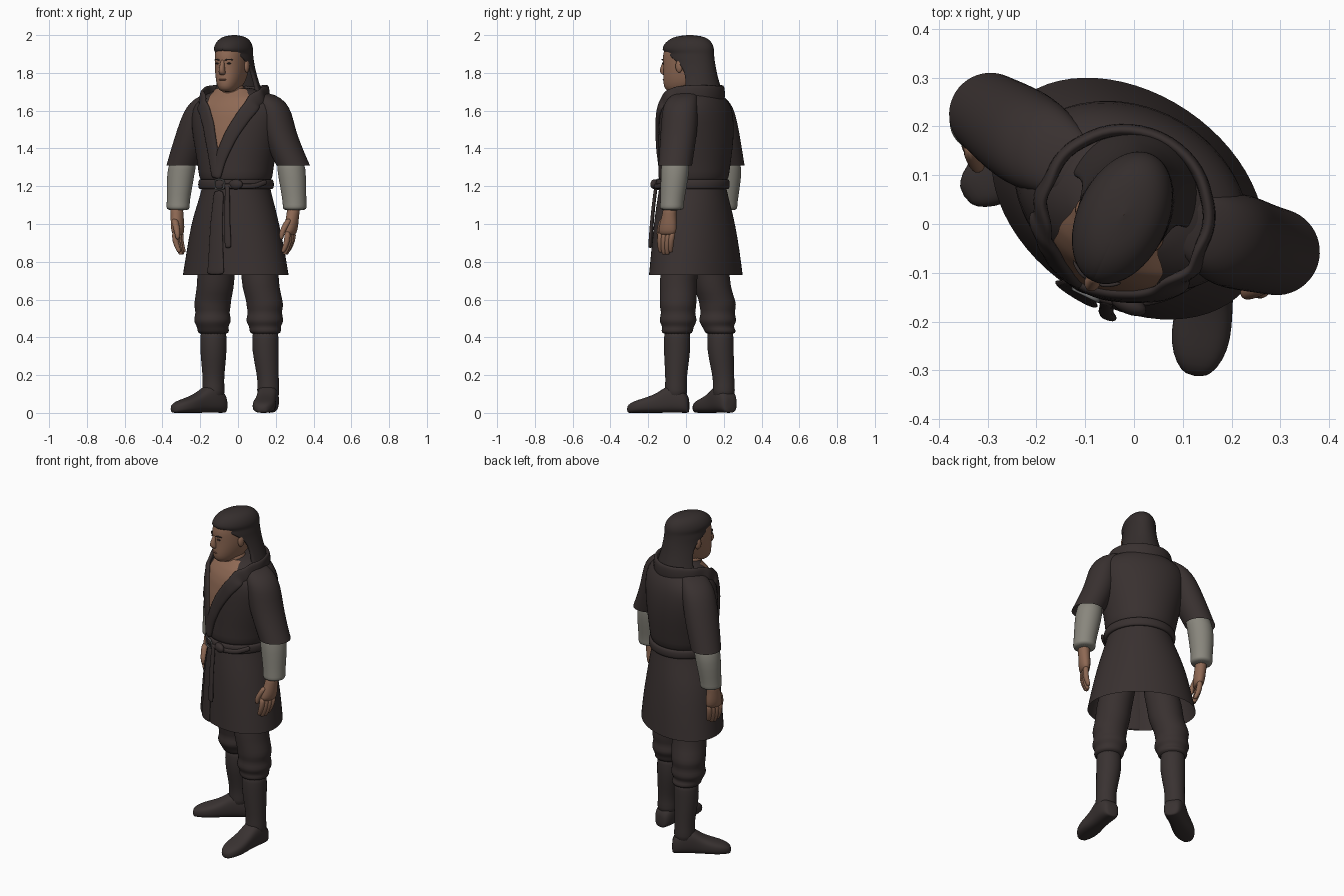
import bpy, bmesh, math
from mathutils import Vector, Matrix

if "Cube" in bpy.data.objects:
    bpy.data.objects.remove(bpy.data.objects["Cube"])

UP = Vector((0, 0, 1))

def axes(deg):
    """Sideways (wearer's left) and facing directions for a turn about z."""
    a = math.radians(deg)
    return Vector((math.cos(a), -math.sin(a), 0)), Vector((-math.sin(a), -math.cos(a), 0))

BODY, HIPS = axes(25), axes(34)
LAT, FWD = BODY

def mat(name, *c):
    m = bpy.data.materials.new(name)
    m.diffuse_color = (*c, 1)
    m.use_nodes = True
    m.node_tree.nodes["Principled BSDF"].inputs["Base Color"].default_value = m.diffuse_color
    return m

CLOTH = mat("dark brown cloth", .040, .030, .029)
HAIR = mat("dark hair", .035, .027, .026)
SKIN = mat("skin", .27, .14, .088)
LINEN = mat("grey linen", .25, .24, .205)
METAL = mat("buckle metal", .17, .17, .17)
BOOT = mat("boot leather", .041, .032, .031)
LIP = mat("lip", .18, .085, .06)

def finish(name, bm, m, sub=1):
    bmesh.ops.recalc_face_normals(bm, faces=bm.faces)
    me = bpy.data.meshes.new(name)
    bm.to_mesh(me)
    bm.free()
    me.materials.append(m)
    for p in me.polygons:
        p.use_smooth = True
    ob = bpy.data.objects.new(name, me)
    bpy.context.collection.objects.link(ob)
    if sub:
        s = ob.modifiers.new("smooth", 'SUBSURF')
        s.levels = s.render_levels = sub
    return ob

def loft(name, rings, m, caps=True, wrap=True, loop=False, sub=1):
    """Skin a list of equal-length point rings."""
    bm = bmesh.new()
    vs = [[bm.verts.new(p) for p in r] for r in rings]
    n = len(vs[0])
    for a, b in list(zip(vs, vs[1:])) + ([(vs[-1], vs[0])] if loop else []):
        for i in range(n if wrap else n - 1):
            j = (i + 1) % n
            bm.faces.new((a[i], a[j], b[j], b[i]))
    if caps and not loop and wrap:
        bm.faces.new(vs[0])
        bm.faces.new(vs[-1])
    return finish(name, bm, m, sub)

def ring(c, u, v, k=24, n=2.0):
    f = lambda q: math.copysign(abs(q) ** (2 / n), q)
    ts = [2 * math.pi * i / k for i in range(k)]
    return [Vector(c) + u * f(math.sin(t)) + v * f(math.cos(t)) for t in ts]

def column(name, rows, m, k=24, n=2.0, ax=BODY, **kw):
    """Loft of flat rings; row = x, y, z, half width, half depth."""
    return loft(name, [ring(r[:3], ax[0] * r[3], ax[1] * r[-1], k, n) for r in rows], m, **kw)

def sweep(name, pts, nrm, w, t, m, loop=False, k=10):
    """Flat strap: w(f) half width and t half thickness along a path."""
    rings, n = [], len(pts)
    for i, p in enumerate(pts):
        a = pts[(i - 1) % n] if loop or i else p
        b = pts[(i + 1) % n] if loop or i < n - 1 else p
        side = (b - a).normalized().cross(nrm[i]).normalized()
        rings.append(ring(p, side * w(i / (n - 1)), nrm[i] * t, k, 2.6))
    return loft(name, rings, m, loop=loop)

def blob(name, c, rx, ry, rz, m):
    bm = bmesh.new()
    mt = Matrix((LAT * rx, FWD * ry, UP * rz)).transposed().to_4x4()
    bmesh.ops.create_uvsphere(bm, u_segments=16, v_segments=10, radius=1,
                              matrix=Matrix.Translation(c) @ mt)
    return finish(name, bm, m, 0)

def surf(rows, deg, z, off=0.0, ax=BODY):
    """Point and outward normal on a column at an angle from its front."""
    rows = sorted(rows, key=lambda r: r[2])
    z = min(max(z, rows[0][2]), rows[-1][2])
    for a, b in zip(rows, rows[1:]):
        if a[2] <= z <= b[2]:
            f = (z - a[2]) / (b[2] - a[2])
            x, y, _, ra, rb = [p + (q - p) * f for p, q in zip(a, b)]
            break
    s, c = math.sin(math.radians(deg)), math.cos(math.radians(deg))
    nr = (ax[0] * s / ra + ax[1] * c / rb).normalized()
    return Vector((x, y, z)) + ax[0] * ra * s + ax[1] * rb * c + nr * off, nr

def wrap_strap(name, rows, keys, off, w, t, m, loop=False, ax=BODY, steps=4):
    path = []
    for (a, z), (b, y) in zip(keys, keys[1:]):
        path += [surf(rows, a + (b - a) * i / steps, z + (y - z) * i / steps, off, ax) for i in range(steps)]
    if not loop:
        path.append(surf(rows, *keys[-1], off, ax))
    return sweep(name, [p for p, _ in path], [q for _, q in path], w, t, m, loop)

# Tunic body and skirt
TORSO = [(-.01, .035, 1.20, .178, .172), (-.012, .04, 1.245, .198, .186), (-.012, .045, 1.31, .205, .187),
         (-.01, .05, 1.40, .225, .192), (-.01, .055, 1.50, .245, .19), (-.005, .055, 1.58, .255, .18),
         (-.005, .055, 1.63, .245, .165), (0, .055, 1.67, .20, .142), (-.005, .055, 1.70, .135, .115),
         (-.015, .05, 1.725, .09, .09)]
SKIRT = [(-.01, .035, 1.23, .175, .17), (-.01, .036, 1.18, .186, .178), (-.012, .04, 1.09, .218, .19),
         (-.015, .045, 1.0, .248, .2), (-.012, .05, .86, .28, .212), (-.012, .052, .73, .306, .219)]
column("tunic_body", TORSO, CLOTH, k=32)
column("tunic_skirt", SKIRT, CLOTH, k=32, caps=False, ax=HIPS)
wrap_strap("skirt_overlap", SKIRT, [(4, 1.18), (4, 1.0), (4, .85), (4, .72)], .004,
           lambda f: .03 + .025 * f, .01, CLOTH, ax=HIPS)

# Bare chest in the neckline, with the folded collar around it
edges = [(1.37, -6, -3), (1.48, -14, 10), (1.58, -20, 22), (1.66, -30, 34), (1.70, -45, 45), (1.722, -60, 60)]
rows = []
for (z, l, r), (z2, l2, r2) in zip(edges, edges[1:]):
    for s in range(4):
        f = s / 4
        a, b = l + (l2 - l) * f, r + (r2 - r) * f
        rows.append([surf(TORSO, a + (b - a) * i / 8, z + (z2 - z) * f, .005)[0] for i in range(9)])
loft("chest", rows, SKIN, wrap=False)
wrap_strap("collar", TORSO, [(-6, 1.24), (-12, 1.40), (-17, 1.52), (-26, 1.60), (-42, 1.655), (-75, 1.685),
                             (-120, 1.692), (-180, 1.685), (-240, 1.692), (-285, 1.685), (-317, 1.655),
                             (-332, 1.58), (-347, 1.46), (-360, 1.34), (-368, 1.24)],
           .007, lambda f: .03 + .018 * math.sin(math.pi * f), .014, CLOTH)

# Belt with buckle, knot and hanging tail
wrap_strap("belt", TORSO, [(a, 1.21) for a in range(0, 361, 45)], .008, lambda f: .027, .013, CLOTH, loop=True)
wrap_strap("belt_loop", TORSO, [(2, 1.2), (25, 1.185), (50, 1.195), (75, 1.225)], .022, lambda f: .014, .011, CLOTH)
blob("belt_knot", surf(TORSO, 24, 1.21, .024)[0], .04, .02, .027, CLOTH)
wrap_strap("belt_tail", SKIRT, [(20, 1.21), (20, 1.1), (20, 1.0), (20, .87)], .024,
           lambda f: .013 + .006 * f, .009, CLOTH, ax=HIPS)
bc, bn = surf(TORSO, -1, 1.21, .026)
side = bn.cross(UP)
frame = [bc + side * x * .028 + UP * z * .026 for x, z in ((-1, -1), (0, -1), (1, -1), (1, 0), (1, 1), (0, 1), (-1, 1), (-1, 0))]
sweep("buckle", frame, [bn] * 8, lambda f: .005, .005, METAL, loop=True, k=8)

# Sleeves, forearms and hands: left then right
ARMS = {
    "left": ([(.1, .01, 1.698, .03, .04), (.14, -.01, 1.685, .06, .07), (.175, -.027, 1.645, .078, .09),
              (.2, -.033, 1.59, .083, .098), (.213, -.036, 1.5, .09, .1), (.25, -.047, 1.4, .092, .094), (.292, -.057, 1.31, .09)],
             [(.27, -.055, 1.38, .07), (.283, -.057, 1.29, .077), (.292, -.065, 1.2, .07), (.3, -.074, 1.11, .062),
              (.3, -.075, 1.09, .065), (.3, -.075, 1.07, .06)],
             (.297, -.083, 1.1), (.277, -.1, .95), (.252, -.108, .845), 1),
    "right": ([(-.1, .11, 1.698, .03, .04), (-.145, .13, 1.68, .06, .07), (-.18, .15, 1.64, .075, .09),
               (-.205, .165, 1.59, .083, .098), (-.23, .182, 1.5, .092, .1), (-.262, .203, 1.4, .092, .094), (-.294, .225, 1.31, .086)],
              [(-.28, .21, 1.38, .07), (-.3, .222, 1.29, .075), (-.31, .218, 1.2, .069), (-.317, .212, 1.11, .06),
               (-.317, .21, 1.09, .063), (-.317, .21, 1.07, .058)],
              (-.325, .2, 1.1), (-.318, .18, .95), (-.3, .165, .845), -1)}
for nm, (sleeve, fore, w, kn, tip, s) in ARMS.items():
    column(nm + "_sleeve", sleeve, CLOTH, caps=False)
    column(nm + "_forearm", fore, LINEN)
    w, kn, tip = Vector(w), Vector(kn), Vector(tip)
    palm = [(0, .036, .04), (.3, .033, .037), (.6, .034, .047), (.9, .032, .052), (1.08, .022, .048)]
    column(nm + "_palm", [(*w.lerp(kn, f), a, b) for f, a, b in palm], SKIN, k=16)
    for i in range(4):
        o = FWD * (.036 - .024 * i)
        drop = UP * (.012 if i in (0, 3) else 0)
        a, c = kn + o + UP * .02, tip + o * .8 + drop
        mid = a.lerp(c, .55) + LAT * s * .014
        column(f"{nm}_finger_{i + 1}", [(*a, .018), (*mid, .017), (*c, .014), (*(c - UP * .008), .008)], SKIN, k=10)
    a = w.lerp(kn, .45) + FWD * .035
    b = kn + FWD * .058 - LAT * s * .025
    column(nm + "_thumb", [(*a, .02), (*a.lerp(b, .6), .019), (*b, .016), (*(b - UP * .035), .01)], SKIN, k=10)

# Legs: baggy trousers gathered over boots
LEGS = {
    "left": ((.09, .01), (.118, -.04), (.142, -.042), (.145, -.047), (.16, -.053), Vector((-.13, -.99, 0))),
    "right": ((-.09, .09), (-.118, .135), (-.135, .168), (-.13, .182), (-.13, .2), Vector((-.835, -.55, 0)))}
for nm, (hip, thigh, knee, calf, ank, d) in LEGS.items():
    column(nm + "_trouser", [(*hip, .95, .1), (*thigh, .74, .1), (*thigh, .67, .099), (*knee, .59, .097),
                             (*knee, .56, .098), (*knee, .53, .088), (*knee, .495, .101), (*knee, .475, .095),
                             (*knee, .455, .082), (*calf, .435, .086), (*calf, .412, .076)], CLOTH)
    mid = Vector(calf).lerp(Vector(ank), .6)
    column(nm + "_boot_shaft", [(*calf, .45, .068), (*calf, .4, .07), (*calf, .33, .071), (*mid, .24, .062),
                                (*ank, .17, .056), (*ank, .12, .06), (*ank, .07, .058)], BOOT)
    d = d.normalized()
    sd = d.cross(UP)
    foot = [(-.07, .03, .07), (-.06, .046, .1), (-.03, .056, .13), (.02, .057, .155), (.06, .055, .135), (.1, .056, .105),
            (.15, .062, .085), (.2, .06, .07), (.24, .043, .055), (.262, .02, .035)]
    loft(nm + "_boot_foot", [ring(Vector((*ank, h / 2)) + d * s, sd * w, UP * h / 2, 20, 2.8) for s, w, h in foot], BOOT)

# Neck, head and face
HEAD = Vector((-.025, .01, 0))
def hp(x, f, z):
    return HEAD + LAT * x + FWD * f + UP * z
column("neck", [(*hp(0, -.01, 1.62), .075, .07), (*hp(0, .005, 1.68), .066, .07), (*hp(0, .015, 1.76), .062, .072)], SKIN)
skull = [(.07, 1.698, .028, .035), (.05, 1.715, .05, .083), (.033, 1.75, .066, .107), (.02, 1.8, .077, .117),
         (.01, 1.845, .081, .127), (.004, 1.875, .082, .137), (0, 1.91, .082, .137), (0, 1.95, .075, .12), (0, 1.98, .05, .08)]
column("head", [(*hp(0, o, z), a, b) for o, z, a, b in skull], SKIN, n=2.25)
column("nose", [(*hp(0, .132, 1.872), .01, .008), (*hp(0, .138, 1.845), .012, .014), (*hp(0, .143, 1.815), .017, .024),
                (*hp(0, .138, 1.795), .019, .02), (*hp(0, .13, 1.788), .012, .012)], SKIN, k=12)
blob("mouth", hp(0, .133, 1.764), .024, .009, .005, LIP)
for s, nm in ((1, "left"), (-1, "right")):
    blob(nm + "_eye", hp(.033 * s, .126, 1.85), .013, .008, .0045, HAIR)
    brow = [hp(s * x, f, z) for x, f, z in ((.013, .141, 1.867), (.035, .135, 1.873), (.056, .118, 1.868))]
    sweep(nm + "_eyebrow", brow, [FWD] * 3, lambda f: .004, .005, HAIR, k=6)
    blob(nm + "_ear", hp(.085 * s, .012, 1.835), .012, .02, .034, SKIN)

# Long swept-back hair: arcs that open around the face below the hairline
arcs = [(-.05, 1.655, .145, .145, 95), (-.045, 1.72, .125, .138, 93), (-.035, 1.78, .108, .129, 90),
        (-.022, 1.835, .098, .133, 96), (-.012, 1.87, .095, .137, 114), (-.004, 1.9, .094, .143, 132),
        (-.002, 1.915, .094, .146, 187), (-.002, 1.935, .093, .145, 187), (-.004, 1.96, .085, .132, 187),
        (-.008, 1.983, .067, .105, 187), (-.01, 1.996, .04, .065, 187), (-.01, 2.001, .0005, .0005, 187)]
rows = []
for o, z, a, b, phi in arcs:
    ts = [math.radians(phi * (i - 14) / 14) for i in range(29)]
    r = [hp(a * math.sin(t), o - b * math.cos(t), z) for t in ts]
    c = hp(0, o, z)
    rows.append([c.lerp(r[0], .84)] + r + [c.lerp(r[-1], .84)])
loft("hair", rows, HAIR, wrap=False)
